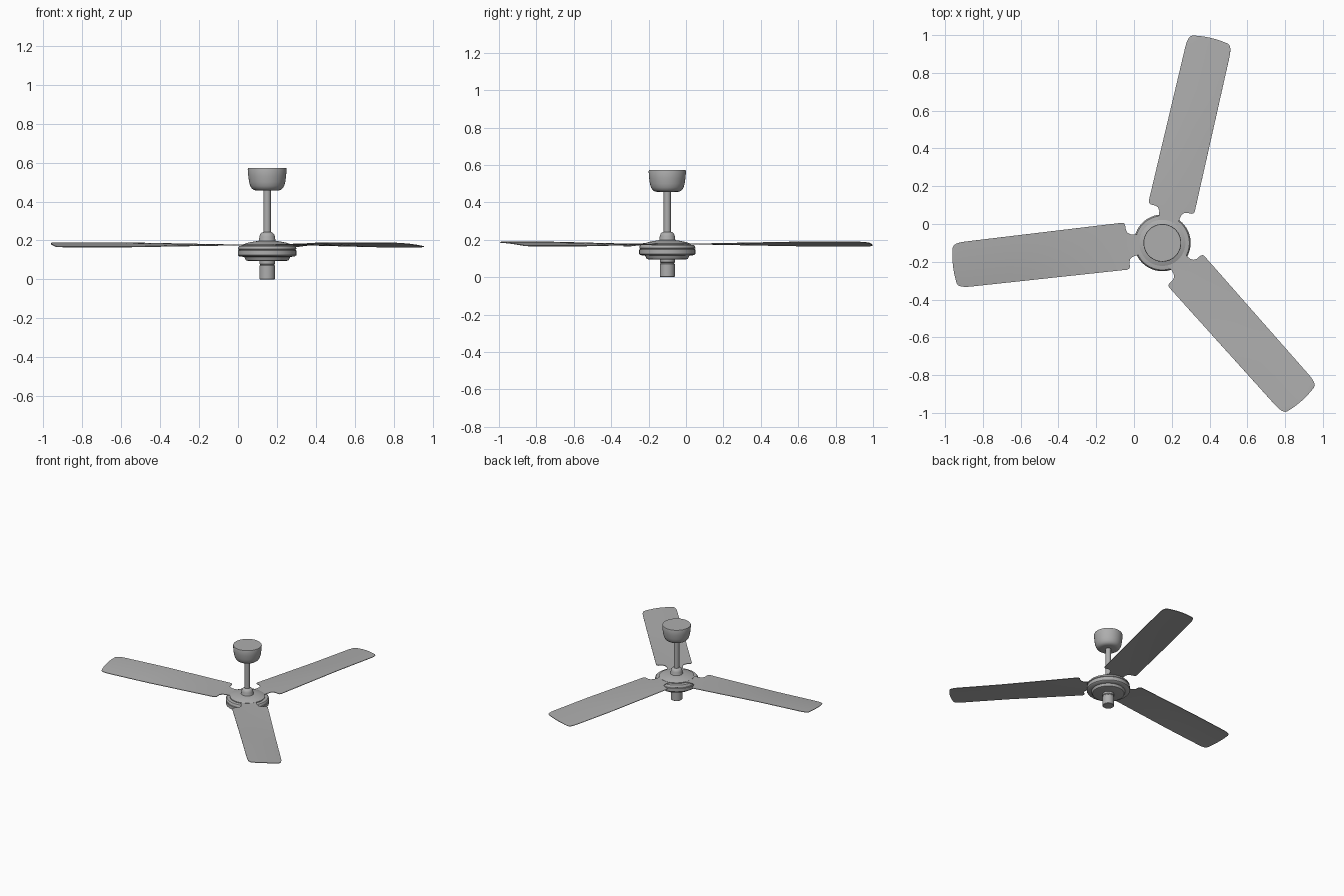
import bpy, bmesh, math

if "Cube" in bpy.data.objects:
    bpy.data.objects.remove(bpy.data.objects["Cube"])

CX, CY = 0.15, -0.10          # fan axis

grey = bpy.data.materials.new("fan_grey")
grey.diffuse_color = (0.42, 0.42, 0.42, 1)
grey.use_nodes = True
grey.node_tree.nodes["Principled BSDF"].inputs["Base Color"].default_value = grey.diffuse_color


def finish(name, bm, angle):
    bmesh.ops.recalc_face_normals(bm, faces=bm.faces)
    me = bpy.data.meshes.new(name)
    bm.to_mesh(me)
    bm.free()
    me.materials.append(grey)
    ob = bpy.data.objects.new(name, me)
    bpy.context.collection.objects.link(ob)
    ob.location = (CX, CY, 0)
    bpy.ops.object.select_all(action='DESELECT')
    ob.select_set(True)
    bpy.context.view_layer.objects.active = ob
    bpy.ops.object.shade_smooth_by_angle(angle=math.radians(angle))
    return ob


def lathe(name, profile, n=64, angle=35):
    """Closed solid of revolution from (radius, z) points, bottom to top."""
    bm = bmesh.new()
    rings = [[bm.verts.new((r * math.cos(2 * math.pi * i / n),
                            r * math.sin(2 * math.pi * i / n), z))
              for i in range(n)] for r, z in profile]
    for a, b in zip(rings, rings[1:]):
        for i in range(n):
            j = (i + 1) % n
            bm.faces.new((a[i], a[j], b[j], b[i]))
    bm.faces.new(rings[0][::-1])
    bm.faces.new(rings[-1])
    return finish(name, bm, angle)


# Switch housing under the motor
lathe("lower_housing", [(.037, 0), (.040, .003), (.040, .070), (.037, .073),
                        (.037, .077), (.040, .080), (.040, .105)])
# Stepped motor drum with a shallow groove
lathe("motor_drum", [(.100, .095), (.110, .098), (.118, .115), (.143, .118),
                     (.150, .124), (.150, .148), (.146, .150), (.146, .153),
                     (.150, .155), (.149, .164), (.143, .171), (.125, .174)])
# Cap plate over the blade arms
lathe("motor_cap", [(.122, .172), (.122, .180), (.100, .188), (.070, .194),
                    (.045, .198)])
# Bell-shaped collar at the bottom of the rod
lathe("rod_collar", [(.045, .194), (.042, .202), (.040, .220), (.036, .232),
                     (.028, .240), (.019, .243)])
lathe("down_rod", [(.019, .19), (.019, .47)], 32)
# Ceiling canopy
lathe("ceiling_canopy", [(.055, .456), (.068, .459), (.079, .467), (.087, .480),
                         (.093, .500), (.097, .530), (.100, .566), (.098, .572)])

# Blade outline: (distance from axis, half width), arm to tip
stations = [(.08, .055), (.14, .055), (.162, .059), (.178, .070), (.184, .085),
            (.185, .112), (.190, .121), (.20, .125)]
stations += [(.20 + .83 * k / 8, .125 - .005 * k / 8) for k in range(1, 9)]
stations += [(1.06, .119), (1.085, .114), (1.10, .106), (1.106, .094)]


def blade(name, heading):
    bm = bmesh.new()
    cols = 12
    ca, sa = math.cos(math.radians(heading)), math.sin(math.radians(heading))
    rows = []
    for u, w in stations:
        twist = min(1, max(0, (u - .14) / .6))
        row = []
        for c in range(cols + 1):
            s = 2 * c / cols - 1
            v = w * s - .005
            uu = u + (.009 * (1 - s * s) if u > 1.05 else 0)   # bowed tip
            z = .179 - .09 * v * twist + .003 * (1 - s * s) * twist
            row.append(bm.verts.new((uu * ca - v * sa, uu * sa + v * ca, z)))
        rows.append(row)
    for a, b in zip(rows, rows[1:]):
        for i in range(cols):
            bm.faces.new((a[i], b[i], b[i + 1], a[i + 1]))
    # Thin sheet thickness
    bmesh.ops.recalc_face_normals(bm, faces=bm.faces)
    bmesh.ops.solidify(bm, geom=bm.faces[:], thickness=.004)
    return finish(name, bm, 40)


for i, heading in enumerate((186.5, 77, -48.3)):
    blade(f"blade_{i + 1}", heading)
